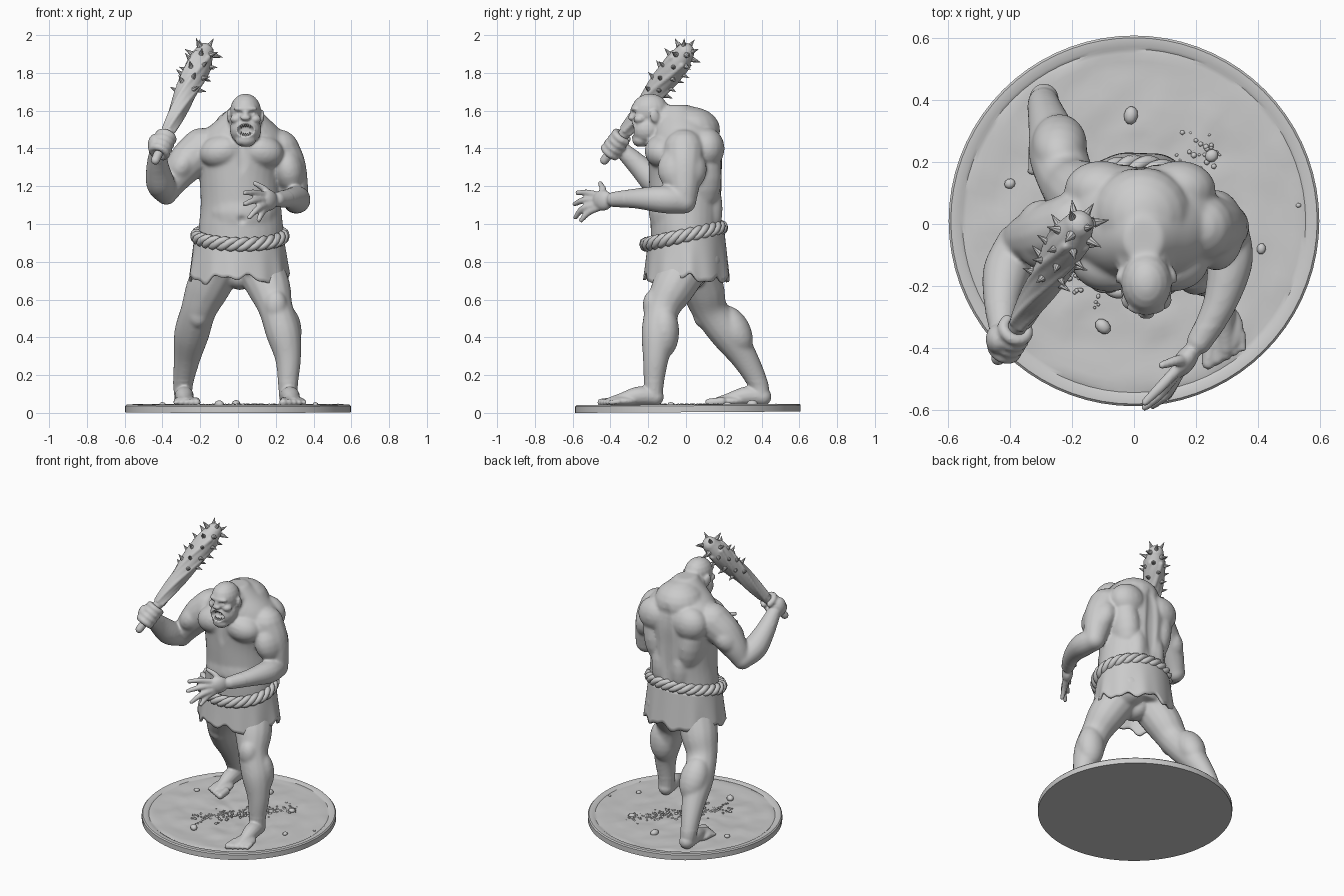
import bpy, bmesh, math, random
from math import sin, cos, pi, tau
from mathutils import Vector as V, Matrix, Euler, noise

if "Cube" in bpy.data.objects:
    bpy.data.objects.remove(bpy.data.objects["Cube"])

random.seed(4)

def spline(pts, n):
    out = []
    for i in range(len(pts) - 1):
        a, b, c, d = (pts[max(0, min(len(pts) - 1, i + k))] for k in (-1, 0, 1, 2))
        for s in range(n):
            t = s / n
            out.append([.5 * (2*q + (r-p)*t + (2*p-5*q+4*r-w)*t*t + (3*q-p-3*r+w)*t**3)
                        for p, q, r, w in zip(a, b, c, d)])
    return out + [list(pts[-1])]

def bridge(bm, rings, closed=False, caps=True):
    n = len(rings[0])
    for i in range(len(rings) - (0 if closed else 1)):
        a, b = rings[i], rings[(i + 1) % len(rings)]
        for j in range(n):
            bm.faces.new((a[j], a[(j+1) % n], b[(j+1) % n], b[j]))
    if caps and not closed:
        bm.faces.new(rings[0][::-1])
        bm.faces.new(rings[-1])

def blob(bm, c, s, rot=(0, 0, 0), seg=20):
    s = (s, s, s) if isinstance(s, float) else s
    bmesh.ops.create_uvsphere(bm, u_segments=seg, v_segments=seg // 2, radius=1,
                              matrix=Matrix.LocRotScale(V(c), Euler(rot), V(s)))

def tube(bm, pts, n=5, seg=14, ref=(1, .3, .1), closed=False):
    p = pts if closed else spline(pts, n)
    rings = []
    for i, q in enumerate(p):
        lo, hi = (i - 1, (i + 1) % len(p)) if closed else (max(i-1, 0), min(i+1, len(p)-1))
        t = (V(p[hi][:3]) - V(p[lo][:3])).normalized()
        u = t.cross(V(ref)).normalized()
        w = t.cross(u)
        rings.append([bm.verts.new(V(q[:3]) + q[3] * (u*cos(tau*j/seg) + w*sin(tau*j/seg))) for j in range(seg)])
    bridge(bm, rings, closed)
    if not closed:
        for q in (p[0], p[-1]):
            blob(bm, q[:3], float(q[3]), seg=16)

def cone(bm, base, d, r, h, seg=8):
    rot = V((0, 0, 1)).rotation_difference(d).to_matrix().to_4x4()
    bmesh.ops.create_cone(bm, cap_ends=True, segments=seg, radius1=r, radius2=.001, depth=h,
                          matrix=Matrix.Translation(V(base) + d * h / 2) @ rot)

def finish(bm, name, angle=60, voxel=0, smooth=3):
    bmesh.ops.recalc_face_normals(bm, faces=bm.faces)
    me = bpy.data.meshes.new(name)
    bm.to_mesh(me)
    ob = bpy.data.objects.new(name, me)
    bpy.context.collection.objects.link(ob)
    if voxel:
        m = ob.modifiers.new("fuse", 'REMESH')
        m.mode, m.voxel_size = 'VOXEL', voxel
        m = ob.modifiers.new("soften", 'SMOOTH')
        m.iterations, m.factor = smooth, .5
        ev = ob.evaluated_get(bpy.context.evaluated_depsgraph_get())
        ob.data = bpy.data.meshes.new_from_object(ev)
        ob.modifiers.clear()
    for f in ob.data.polygons:
        f.use_smooth = True
    if not voxel:
        ob.data.set_sharp_from_angle(angle=math.radians(angle))
    return ob

# --- body: torso loft (cx, cy, z, rx, ry)
bm = bmesh.new()
prof = [(.01, .01, .74, .17, .16), (.01, .01, .84, .22, .19), (.015, 0, .96, .225, .187), (.015, 0, 1.1, .213, .19),
        (.01, -.002, 1.25, .215, .195), (.02, -.003, 1.38, .24, .198), (.025, -.005, 1.48, .21, .175),
        (.03, -.03, 1.57, .12, .12), (.03, -.05, 1.63, .06, .07)]
bridge(bm, [[bm.verts.new((q[0] + q[3]*cos(tau*j/32), q[1] + q[4]*sin(tau*j/32), q[2])) for j in range(32)]
            for q in spline(prof, 5)])
blob(bm, (.02, -.06, 1.06), (.19, .14, .16))
blob(bm, (.025, .03, 1.49), (.16, .155, .13))
blob(bm, (.01, .02, .72), (.07, .09, .07))
# torso muscles
for s in (-1, 1):
    blob(bm, (.02 + s*.1, -.12, 1.385), (.125, .1, .09), (0, s*.2, 0))
    blob(bm, (.02 + s*.13, .01, 1.45), (.15, .13, .08), (0, s*.6, 0))
    blob(bm, (.02 + s*.125, .075, 1.25), (.09, .115, .2), (0, s*.15, 0))
    blob(bm, (.02 + s*.125, .11, 1.4), (.12, .095, .11))
    blob(bm, (.02 + s*.07, .11, 1.08), (.07, .085, .17))
    blob(bm, (.01 + s*.1, .07, .8), (.11, .12, .11))
# arms and forearms
tube(bm, [(-.19, -.01, 1.395, .115), (-.265, -.03, 1.33, .105), (-.335, -.045, 1.24, .083), (-.38, -.06, 1.16, .06)])
blob(bm, (-.295, -.035, 1.31), (.08, .115, .11), (0, .6, 0))
tube(bm, [(-.385, -.06, 1.165, .06), (-.41, -.15, 1.215, .077), (-.425, -.24, 1.3, .062), (-.425, -.33, 1.385, .044)])
tube(bm, [(.215, -.01, 1.39, .112), (.26, -.01, 1.31, .1), (.29, -.01, 1.2, .083), (.305, -.01, 1.12, .066)])
blob(bm, (.265, -.02, 1.29), (.088, .132, .13), (0, -.25, 0))
tube(bm, [(.305, -.02, 1.12, .066), (.31, -.12, 1.13, .074), (.275, -.26, 1.135, .055), (.21, -.38, 1.13, .041)])
# open hand
blob(bm, (.165, -.44, 1.125), (.035, .062, .055), (0, 0, -.6))
for mid, tip in (((.09, -.52, 1.165), (.035, -.575, 1.165)), ((.09, -.54, 1.125), (.035, -.59, 1.105)),
                 ((.11, -.54, 1.085), (.06, -.585, 1.035)), ((.13, -.51, 1.065), (.11, -.555, 1.02)),
                 ((.14, -.44, 1.185), (.09, -.455, 1.215))):
    tube(bm, [(.165, -.44, 1.125 + (mid[2]-1.125)*.5, .02), (*mid, .018), (*tip, .013)], seg=10)
# gripping fist round the club axis
grip = V((-.4, -.37, 1.42))
ax = V((.34, .56, .75)).normalized()
u = V((-1, 0, 0)); u = (u - ax*u.dot(ax)).normalized()
v = ax.cross(u)
blob(bm, grip + u*.035 - ax*.015, (.04, .05, .06))
for k in range(4):
    o = grip + ax * (k*.034 - .05)
    tube(bm, [(*(o + .041*(u*cos(a) + v*sin(a))), .02) for a in [-.8 + i*.7 for i in range(8)]], n=2, seg=10, ref=ax)
# legs
tube(bm, [(.11, 0, .78, .125), (.165, -.07, .66, .115), (.2, -.125, .55, .092), (.24, -.145, .42, .092),
          (.265, -.16, .29, .07), (.265, -.17, .16, .054), (.265, -.17, .09, .048)])
tube(bm, [(-.1, .04, .78, .125), (-.165, .09, .65, .115), (-.21, .13, .54, .095), (-.245, .22, .42, .094),
          (-.27, .31, .29, .072), (-.29, .38, .16, .054), (-.29, .395, .09, .048)])
blob(bm, (.2, -.18, .57), (.06, .05, .08))
blob(bm, (-.21, .085, .53), (.06, .05, .08))
blob(bm, (.25, -.115, .43), (.088, .08, .14))
blob(bm, (-.24, .255, .44), (.09, .085, .14), (.5, 0, 0))
# feet
for x, y, dx in ((.265, -.17, .03), (-.29, .4, .015)):
    tube(bm, [(x, y + .005, .085, .048), (x + dx*.4, y - .08, .09, .05), (x + dx*.8, y - .17, .07, .036), (x + dx, y - .23, .06, .025)])
    blob(bm, (x + dx*.8, y - .17, .062), (.065, .085, .028))
    for i in range(5):
        k = (i - 2) * (1 if x > 0 else -1)
        r = .024 - .0025*i
        tube(bm, [(x + dx + k*.026, y - .21 + .006*i, .06, r), (x + dx + k*.028, y - .278 + .012*i, .055, r*.9)], n=2, seg=10)
# head
hx = .04
tube(bm, [(.02, .02, 1.49, .135), (.03, -.07, 1.52, .115), (hx, -.16, 1.55, .083)])
blob(bm, (hx, -.19, 1.6), (.082, .1, .09))
blob(bm, (hx, -.205, 1.5), (.084, .088, .082))
blob(bm, (hx, -.24, 1.445), (.055, .045, .038))
blob(bm, (hx, -.268, 1.61), (.064, .026, .016))
blob(bm, (hx, -.28, 1.58), (.014, .02, .03))
blob(bm, (hx, -.288, 1.562), (.028, .02, .015))
for s in (-1, 1):
    blob(bm, (hx + s*.05, -.245, 1.555), (.032, .032, .024))
    blob(bm, (hx + s*.086, -.165, 1.57), (.012, .026, .036), (.3, 0, s*.3))
    blob(bm, (hx + s*.031, -.262, 1.585), .014)
tube(bm, [(hx + .05*cos(a), -.278 + .03*cos(a)**2, 1.497 + .036*sin(a), .01)
          for a in [tau*i/24 for i in range(24)]], seg=8, ref=(0, 1, 0), closed=True)
body = finish(bm, "body", voxel=.007, smooth=4)
# carved details: mouth, eye sockets, chest cleft, spine, navel
for c, r, d in (((hx, -.295, 1.497), (.047, .07, .034), (0, .05, 0)),
                ((hx-.033, -.29, 1.588), (.018, .04, .012), (0, .008, 0)),
                ((hx+.033, -.29, 1.588), (.018, .04, .012), (0, .008, 0)),
                ((.02, -.22, 1.36), (.025, .07, .1), (0, .01, 0)),
                ((.02, .2, 1.26), (.04, .09, .28), (0, -.015, 0)),
                ((.02, -.21, 1.02), (.018, .05, .02), (0, .025, 0))):
    for vt in body.data.vertices:
        e = sum(((a - b) / q)**2 for a, b, q in zip(vt.co, c, r))
        if e < 1:
            vt.co += V(d) * (1 - e*e)
# soften the large muscles, leaving head, hands and feet crisp
grp = body.vertex_groups.new(name="muscles")
grp.add([q.index for q in body.data.vertices if q.co.z > .17 and q.co.y > -.33
         and not (q.co.z > 1.41 and q.co.y < -.12 and abs(q.co.x - hx) < .11)
         and not (q.co.x < -.3 and q.co.z > 1.34 and q.co.y < -.25)], 1, 'REPLACE')
m = body.modifiers.new("soft_muscles", 'SMOOTH')
m.iterations, m.factor, m.vertex_group = 22, .5, "muscles"

# --- teeth
bm = bmesh.new()
for i in range(7):
    x = (i - 3) * .011
    big = .022 if abs(i - 3) == 2 else .014
    y = -.27 + 9 * x * x
    cone(bm, (hx + x, y, 1.527), V((0, 0, -1)), .007, big)
    cone(bm, (hx + x, y, 1.468), V((0, 0, 1)), .007, big)
finish(bm, "teeth")

# --- ragged loincloth
bm = bmesh.new()
rings = []
for i in range(11):
    t, ring = i / 10, []
    for j in range(120):
        a = tau*j/120
        hem = .71 + .014*sin(9*a + 1) + .008*sin(17*a) + .012*sin(4*a + 2)
        top = .93 + .035*sin(a)
        f = 1 + t*(.015*sin(11*a + 1) + .012*sin(6*a))
        ring.append(bm.verts.new((.005 + (.237 + .028*t)*f*cos(a), (.203 + .024*t)*f*sin(a) + .004*t, top + (hem - top)*t)))
    rings.append(ring)
bridge(bm, rings, caps=False)
cloth = finish(bm, "loincloth")
m = cloth.modifiers.new("thickness", 'SOLIDIFY')
m.thickness = .014

# --- twisted rope belt
bm = bmesh.new()
for s in range(3):
    pts = []
    for i in range(220):
        a = tau*i/220
        b = 9*a + tau*s/3
        r = .017*cos(b)
        pts.append((.01 + (.228 + r)*cos(a), -.012 + (.2 + r)*sin(a), .937 + .045*sin(a) + .02*sin(b), .019))
    tube(bm, pts, seg=8, ref=(0, 0, 1), closed=True)
finish(bm, "rope_belt")

# --- club with spiral grain
def club_r(t):
    return .024 + .04 * max(0, min(1, (t + .02) / .5))

bm = bmesh.new()
tube(bm, [(*(grip + ax*t), club_r(t)) for t in (-.11, 0, .12, .25, .38, .5, .58)] + [(*(grip + ax*.65), .05)], seg=20, ref=(1, 0, 0))
for k in range(5):
    pts = []
    for i in range(12):
        t = .1 + i*.045
        a = tau*k/5 + 4*t
        pts.append((*(grip + ax*t + club_r(t)*.86*(u*cos(a) + v*sin(a))), .011 + .01*t))
    tube(bm, pts, n=2, seg=8, ref=(1, 0, 0))
finish(bm, "club", voxel=.006)
# club spikes
bm = bmesh.new()
for i in range(26):
    t = .36 + .3*i/25
    a = i*2.4
    d = u*cos(a) + v*sin(a)
    cone(bm, grip + ax*t + d*(club_r(t) - .012), (d + ax*.25).normalized(), .016, .05)
for a in (0, 2.1, 4.2):
    d = u*cos(a) + v*sin(a)
    cone(bm, grip + ax*.675 + d*.028, (ax + d*.6).normalized(), .015, .05)
finish(bm, "club_spikes", 40)

# --- round base with raised rim and rough ground
bm = bmesh.new()
prof = [(.597, 0), (.597, .034), (.59, .041), (.562, .041), (.553, .035)] + [(.54 - .026*i, .037) for i in range(21)]
rings = []
for i, (r, z) in enumerate(prof):
    ring = []
    for j in range(72):
        p = V((r*cos(tau*j/72), r*sin(tau*j/72), z))
        if i > 4:
            p.z += .008*noise.noise(p*9) + .004*noise.noise(p*22)
        p.z += .006*(p.y + .6)
        ring.append(bm.verts.new(p))
    rings.append(ring)
bridge(bm, rings)
base = finish(bm, "round_base", 40)
base.location.y = .01
# stones and gravel
bm = bmesh.new()
def stone(x, y, r):
    bmesh.ops.create_icosphere(bm, subdivisions=2 if r > .015 else 1, radius=r, matrix=Matrix.LocRotScale(
        V((x, y, .04 + r*.25)), Euler((0, 0, random.random()*6)), V((1, random.uniform(.7, 1.2), .7))))
for x, y, r in ((-.01, .35, .03), (-.1, -.33, .028), (-.4, .13, .018), (.25, .22, .02), (.41, -.08, .018), (.53, .06, .01)):
    stone(x, y, r)
for i in range(190):
    t = random.uniform(-1, 1)
    stone(.03 + .2*t + random.gauss(0, .04), .02 + .23*t + random.gauss(0, .04), random.uniform(.005, .011))
finish(bm, "stones", 50)
